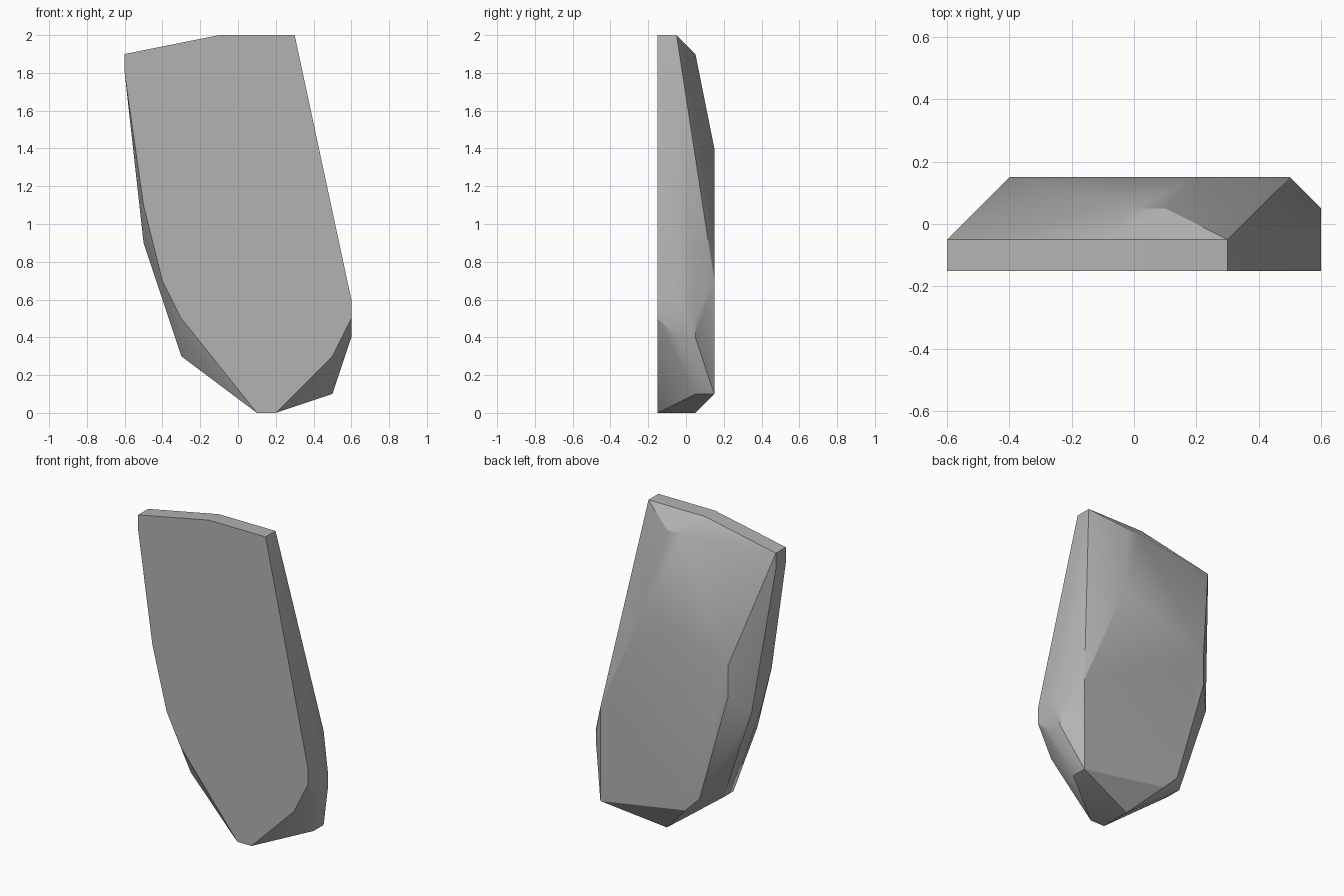
import bpy, bmesh, math

cube = bpy.data.objects.get("Cube")
if cube:
    bpy.data.objects.remove(cube, do_unlink=True)

# Stone colour
stone = bpy.data.materials.new("stone_grey")
stone.use_nodes = True
grey = (0.45, 0.45, 0.45, 1)
stone.diffuse_color = grey
stone.node_tree.nodes["Principled BSDF"].inputs["Base Color"].default_value = grey

# Cross-section outlines (x, z) of the slab, keyed by depth y
layers = {
    -0.15: [(-.6, 1.9), (-.1, 2), (.3, 2), (.6, .6), (.6, .5), (.5, .3),
            (.2, 0), (.1, 0), (-.3, .5), (-.4, .7), (-.5, 1.1), (-.6, 1.8)],
    -0.05: [(-.6, 1.9), (-.1, 2), (.3, 2), (.6, .6), (.6, .4),
            (-.3, .3), (-.5, .9), (-.6, 1.8)],
    0.05: [(0, 1.9), (.1, 1.9), (.6, .5), (.6, .4), (.5, .1),
           (.1, 0), (-.3, .3), (-.5, .9)],
    0.15: [(.2, 1.4), (.5, .7), (.5, .1), (-.1, .2), (-.2, .3),
           (-.4, 1), (-.4, 1.2)],
}

# Standing stone: faceted shell wrapped around the outlines
bm = bmesh.new()
for y, outline in layers.items():
    for x, z in outline:
        bm.verts.new((x, y, z))
hull = bmesh.ops.convex_hull(bm, input=bm.verts)
loose = {g for g in hull["geom_interior"] + hull["geom_unused"]
         if isinstance(g, bmesh.types.BMVert)}
bmesh.ops.delete(bm, geom=list(loose), context="VERTS")
bmesh.ops.dissolve_limit(bm, angle_limit=math.radians(0.5),
                         verts=bm.verts, edges=bm.edges)
bmesh.ops.recalc_face_normals(bm, faces=bm.faces)

mesh = bpy.data.meshes.new("standing_stone")
bm.to_mesh(mesh)
bm.free()
mesh.materials.append(stone)
rock = bpy.data.objects.new("standing_stone", mesh)
bpy.context.collection.objects.link(rock)

# Soft shading across shallow facets, crisp along the strong edges
bpy.context.view_layer.objects.active = rock
rock.select_set(True)
bpy.ops.object.shade_smooth_by_angle(angle=math.radians(30))
